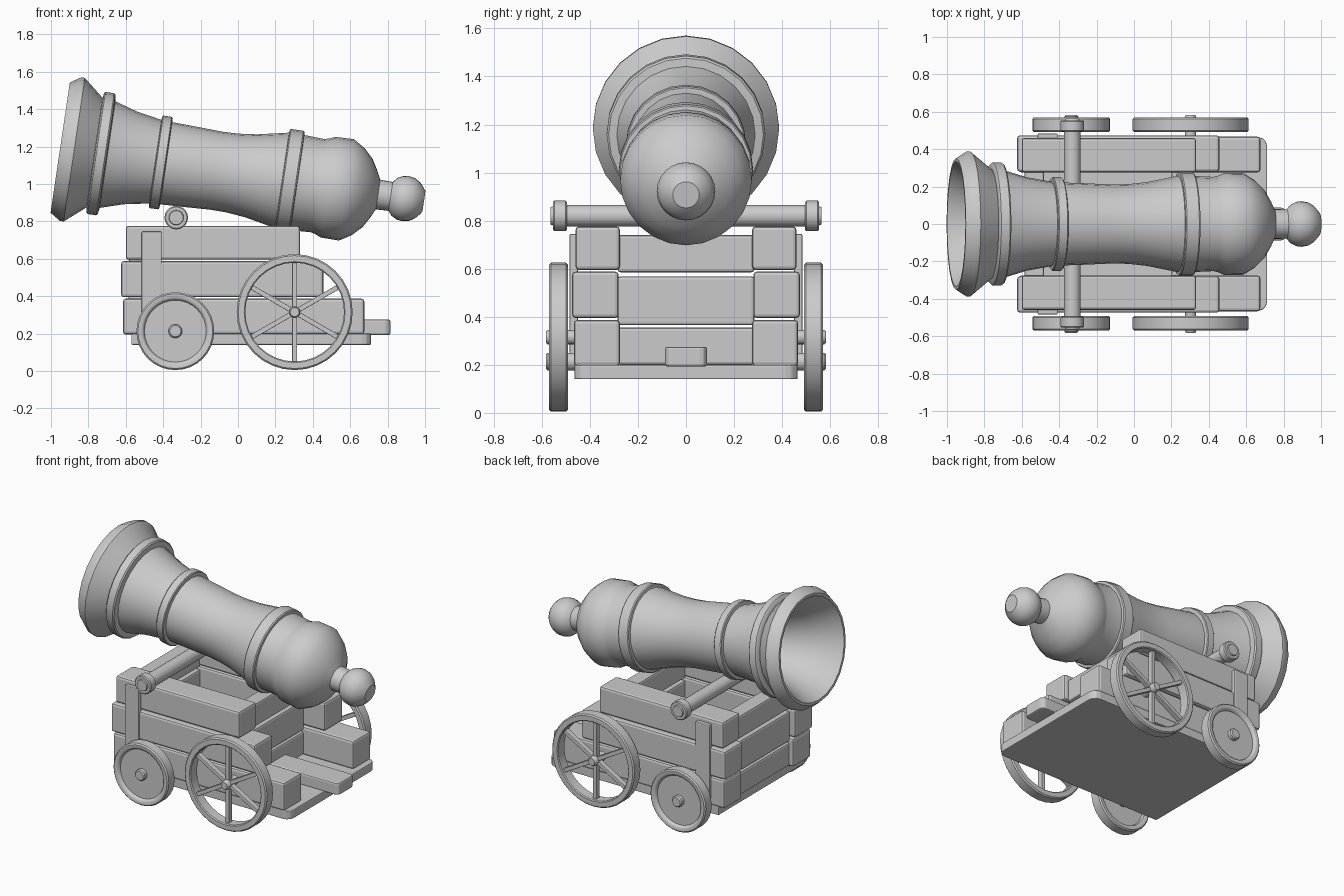
import bpy, bmesh, math
from mathutils import Matrix, Vector

if "Cube" in bpy.data.objects:
    bpy.data.objects.remove(bpy.data.objects["Cube"])


def finish(name, bm, bevel=0.0, angle=35):
    bmesh.ops.remove_doubles(bm, verts=bm.verts, dist=1e-5)
    bmesh.ops.recalc_face_normals(bm, faces=bm.faces)
    me = bpy.data.meshes.new(name)
    bm.to_mesh(me)
    bm.free()
    ob = bpy.data.objects.new(name, me)
    bpy.context.collection.objects.link(ob)
    if bevel:
        mod = ob.modifiers.new("bevel", 'BEVEL')
        mod.width = bevel
        mod.segments = 2
    else:
        bpy.ops.object.select_all(action='DESELECT')
        bpy.context.view_layer.objects.active = ob
        ob.select_set(True)
        bpy.ops.object.shade_smooth_by_angle(angle=math.radians(angle))
    return ob


def box(name, x, y, z, bevel=0.012, round_x=0.0):
    """Bevelled box from (min, max) ranges; round_x rounds the corners at max x."""
    bm = bmesh.new()
    bmesh.ops.create_cube(bm, size=1)
    for v in bm.verts:
        v.co = Vector([r[0] if c < 0 else r[1] for r, c in zip((x, y, z), v.co)])
    if round_x:
        edges = [e for e in bm.edges if all(v.co.x > x[1] - 1e-4 for v in e.verts)
                 and abs(e.verts[0].co.z - e.verts[1].co.z) > 1e-4]
        bmesh.ops.bevel(bm, geom=edges, offset=round_x, segments=3, profile=0.5, affect='EDGES')
    return finish(name, bm, bevel)


def lathe(name, profile, matrix, n=24, closed=False):
    """Revolve (along, radius) points around local x, then place by matrix."""
    bm = bmesh.new()
    rings = [[bm.verts.new(matrix @ Vector((s, r * math.sin(2 * math.pi * k / n),
                                            r * math.cos(2 * math.pi * k / n))))
              for k in range(n)] for s, r in profile]
    pairs = list(zip(rings, rings[1:]))
    if closed:
        pairs.append((rings[-1], rings[0]))
    for a, b in pairs:
        for k in range(n):
            j = (k + 1) % n
            bm.faces.new((a[k], a[j], b[j], b[k]))
    if not closed:
        bm.faces.new(rings[0])
        bm.faces.new(rings[-1])
    return finish(name, bm)


# Barrel: bore, flared muzzle, three rings, breech and knob in one profile
barrel = [(-.25, .10), (-.30, .14), (-.5, .165), (-.65, .195), (-.78, .235), (-.88, .285), (-.945, .325),
          (-.961, .335), (-.961, .352), (-.905, .388), (-.885, .388), (-.775, .296),
          (-.772, .322), (-.765, .330), (-.718, .330), (-.710, .322), (-.705, .288),
          (-.58, .25), (-.447, .226), (-.445, .245), (-.44, .25), (-.395, .25), (-.39, .245), (-.388, .222),
          (-.25, .217), (-.12, .211), (-.03, .213), (.07, .224), (.15, .24), (.238, .258),
          (.24, .274), (.246, .279), (.312, .279), (.319, .274), (.321, .257),
          (.43, .252), (.455, .258), (.486, .272), (.586, .274),
          (.65, .235), (.70, .185), (.735, .125), (.757, .08), (.825, .078),
          (.845, .102), (.875, .118), (.905, .122), (.94, .116), (.97, .098), (.993, .072), (1.005, .055)]
tilt = Matrix.Translation((0, 0, 1.054)) @ Matrix.Rotation(math.radians(8.4), 4, 'Y')
lathe("barrel", barrel, tilt)


def along_y(x, z, sgn=1):
    return Matrix.Translation((x, 0, z)) @ Matrix.Rotation(math.radians(90 * sgn), 4, 'Z')


# Support rod under the barrel, with end collars
half = [(.495, .045), (.495, .057), (.501, .063), (.548, .063), (.554, .057),
        (.554, .04), (.563, .037)]
lathe("support_rod", [(-s, r) for s, r in reversed(half)] + half, along_y(-.33, .82), 20)

# Carriage floor, tongue and cross boards
box("floor", (-.57, .712), (-.465, .465), (.14, .2), .006, .05)
box("tongue", (.28, .815), (-.088, .088), (.193, .275), .01, .03)
for i, (z0, z1) in enumerate(((.2, .355), (.365, .568), (.585, .74))):
    box(f"front_board_{i}", (-.585, -.48), (-.285, .285), (z0, z1))
    box(f"rear_board_{i}", (.2, .3), (-.285, .285), (z0, z1))

for side, sgn in (("right", -1), ("left", 1)):
    def ys(a, b):
        return tuple(sorted((a * sgn, b * sgn)))

    # Stepped side beams and upright strap
    box(f"{side}_lower_beam", (-.615, .675), ys(.275, .467), (.195, .387), .015)
    box(f"{side}_middle_beam", (-.625, .457), ys(.28, .474), (.395, .588), .015)
    box(f"{side}_upper_beam", (-.60, .332), ys(.275, .46), (.595, .776), .015)
    box(f"{side}_strap", (-.515, -.408), ys(.45, .484), (.2, .745), .006)

    # Small solid front wheel with recessed web and hub
    m = along_y(-.335, .213, sgn)
    web = [(.517, .001), (.517, .165), (.497, .172), (.492, .18), (.492, .2), (.5, .208),
           (.562, .208), (.57, .2), (.57, .18), (.565, .172), (.55, .165), (.55, .001)]
    hub = [(.455, .037), (.575, .037), (.583, .03)]
    lathe(f"{side}_front_wheel", web, m, 32)
    lathe(f"{side}_front_hub", hub, m, 16)

    # Large spoked rear wheel
    m = along_y(.303, .315, sgn)
    rim = [(.492, .27), (.492, .302), (.5, .31), (.562, .31), (.57, .302), (.57, .27),
           (.564, .264), (.498, .264)]
    lathe(f"{side}_rear_rim", rim, m, 32, True)
    lathe(f"{side}_rear_hub", [(s, r * .8) for s, r in hub], m, 16)
    for k in range(3):
        spoke = box(f"{side}_spoke_{k}", (-.013, .013), (-.018, .018), (-.27, .27), .003)
        spoke.matrix_world = (Matrix.Translation((.303, .531 * sgn, .315))
                              @ Matrix.Rotation(math.radians(60 * k), 4, 'Y'))
